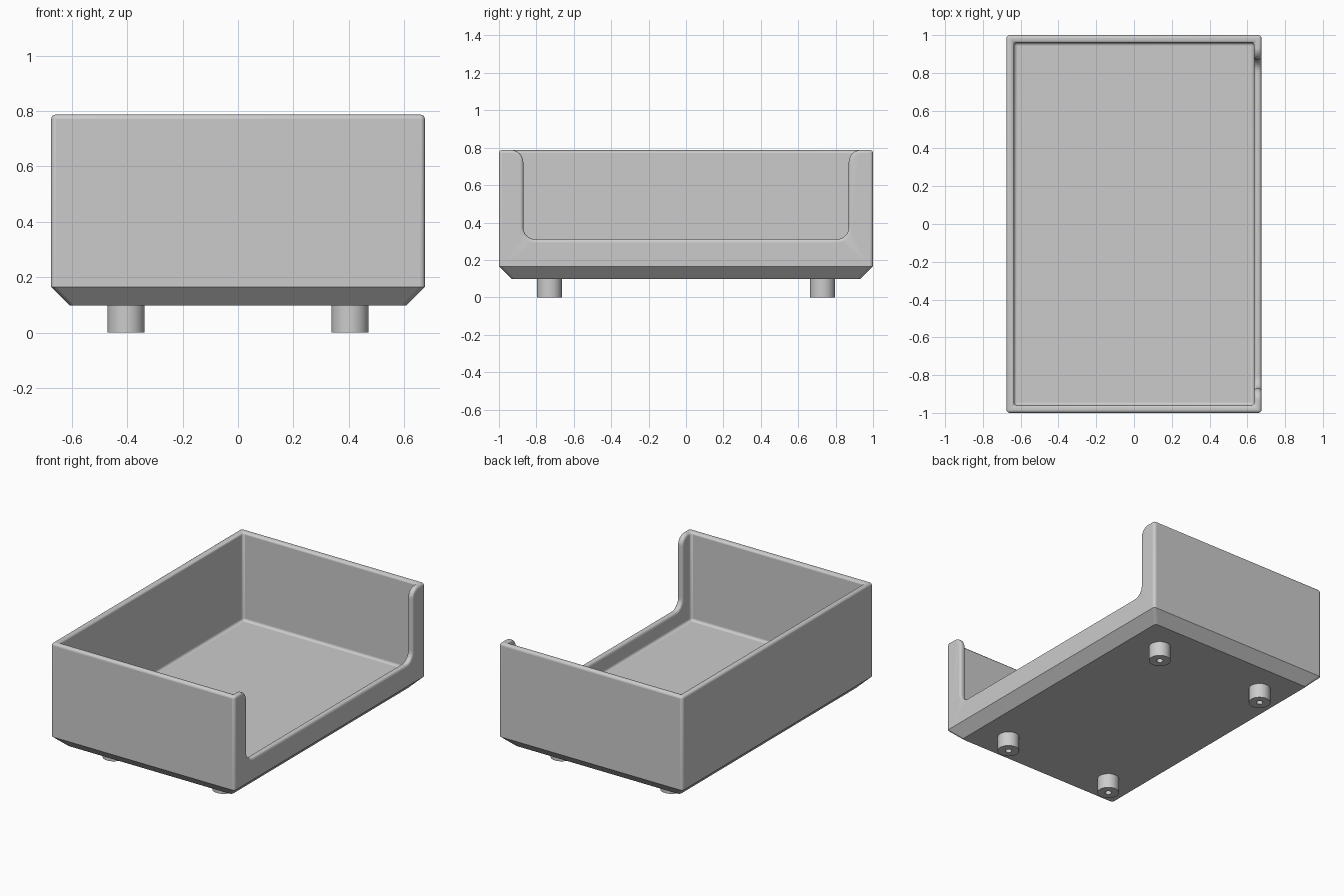
import bpy, bmesh
from math import sin, cos, pi, radians

cube = bpy.data.objects.get("Cube")
if cube:
    bpy.data.objects.remove(cube, do_unlink=True)

grey = bpy.data.materials.new("light grey plastic")
grey.use_nodes = True
grey.diffuse_color = (0.6, 0.6, 0.6, 1)
grey.node_tree.nodes["Principled BSDF"].inputs["Base Color"].default_value = (0.6, 0.6, 0.6, 1)

HALF_X, HALF_Y, TOP = 0.675, 1.0, 0.787
WALL, FLOOR, BASE, CHAMFER = 0.04, 0.2, 0.098, 0.067


def loft(name, rings):
    """Skin a stack of equal rings and cap both ends."""
    bm = bmesh.new()
    loops = [[bm.verts.new(p) for p in ring] for ring in rings]
    n = len(loops[0])
    for a, b in zip(loops, loops[1:]):
        for i in range(n):
            j = (i + 1) % n
            bm.faces.new((a[i], a[j], b[j], b[i]))
    bm.faces.new(loops[0][::-1])
    bm.faces.new(loops[-1])
    bmesh.ops.recalc_face_normals(bm, faces=bm.faces)
    mesh = bpy.data.meshes.new(name)
    bm.to_mesh(mesh)
    bm.free()
    mesh.materials.append(grey)
    obj = bpy.data.objects.new(name, mesh)
    bpy.context.collection.objects.link(obj)
    return obj


def smooth(obj):
    bpy.ops.object.select_all(action='DESELECT')
    obj.select_set(True)
    bpy.context.view_layer.objects.active = obj
    bpy.ops.object.shade_smooth_by_angle(angle=radians(32))


def rectangle(inset, z):
    x, y = HALF_X - inset, HALF_Y - inset
    return [(-x, -y, z), (x, -y, z), (x, y, z), (-x, y, z)]


def circle(cx, cy, r, z, n=48):
    return [(cx + r * cos(2 * pi * i / n), cy + r * sin(2 * pi * i / n), z) for i in range(n)]


# Open tray with a chamfered underside
tray = loft("tray", [rectangle(CHAMFER, BASE), rectangle(0, BASE + CHAMFER),
                     rectangle(0, TOP), rectangle(WALL, TOP), rectangle(WALL, FLOOR)])

# Rounded opening in the side wall: convex at the rim, concave at the sill
SIDE, SILL, R, STEPS = 0.87, 0.31, 0.065, 8
half = [(SIDE + R, TOP + 0.2)]
for i in range(STEPS + 1):
    t = pi / 2 * i / STEPS
    half.append((SIDE + R - R * sin(t), TOP + 0.0005 - R + R * cos(t)))
for i in range(STEPS + 1):
    t = pi / 2 * i / STEPS
    half.append((SIDE - R + R * cos(t), SILL + R - R * sin(t)))
outline = half + [(-y, z) for y, z in reversed(half)]
cutter = loft("opening_cutter", [[(x, y, z) for y, z in outline] for x in (0.5, 0.9)])
cutter.hide_render = True
cutter.hide_set(True)

cut = tray.modifiers.new("opening", 'BOOLEAN')
cut.operation = 'DIFFERENCE'
cut.solver = 'EXACT'
cut.object = cutter

# Soft rim, corners and opening edges
soft = tray.modifiers.new("soft edges", 'BEVEL')
soft.width = 0.016
soft.segments = 4
soft.limit_method = 'ANGLE'
soft.angle_limit = radians(50)
soft.use_clamp_overlap = False
smooth(tray)

# Round feet with a screw hole underneath
for side, sx in (("left", 1), ("right", -1)):
    for end, sy in (("front", -1), ("back", 1)):
        spec = [(0.067, BASE + 0.01), (0.067, 0), (0.02, 0), (0.02, 0.06)]
        foot = loft(f"{end}_{side}_foot",
                    [circle(sx * 0.404, sy * 0.73, r, z) for r, z in spec])
        smooth(foot)
